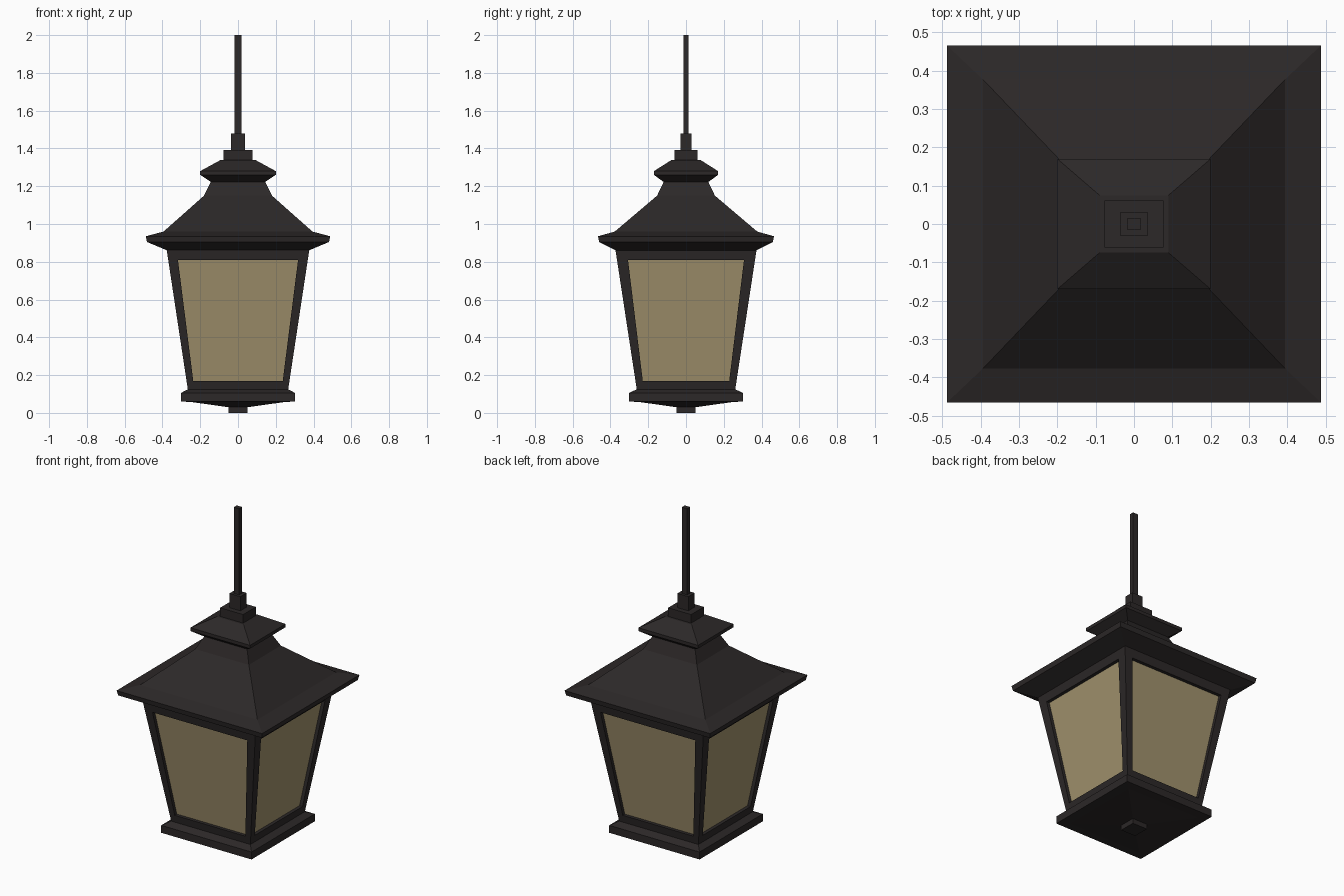
import bpy, bmesh

if "Cube" in bpy.data.objects:
    bpy.data.objects.remove(bpy.data.objects["Cube"])


def material(name, rgb):
    m = bpy.data.materials.new(name)
    m.diffuse_color = (*rgb, 1)
    m.use_nodes = True
    m.node_tree.nodes["Principled BSDF"].inputs["Base Color"].default_value = m.diffuse_color
    return m


IRON = material("dark_iron", (0.025, 0.021, 0.021))
GLASS = material("amber_glass", (0.36, 0.29, 0.155))


def loft(name, rings, mat=IRON):
    """Closed stack of rectangles; each ring is (x0, x1, y0, y1, z)."""
    bm = bmesh.new()
    loops = [[bm.verts.new(p) for p in ((a, c, z), (b, c, z), (b, d, z), (a, d, z))]
             for a, b, c, d, z in rings]
    for lo, hi in zip(loops, loops[1:]):
        for i in range(4):
            j = (i + 1) % 4
            bm.faces.new((lo[i], lo[j], hi[j], hi[i]))
    bm.faces.new(loops[0][::-1])
    bm.faces.new(loops[-1])
    bmesh.ops.recalc_face_normals(bm, faces=bm.faces)
    me = bpy.data.meshes.new(name)
    bm.to_mesh(me)
    bm.free()
    me.materials.append(mat)
    ob = bpy.data.objects.new(name, me)
    bpy.context.collection.objects.link(ob)
    return ob


def tiers(name, rings, mat=IRON):
    """Centred stack; each ring is (half_x, half_y, z)."""
    return loft(name, [(-x, x, -y, y, z) for x, y, z in rings], mat)


# Tapered body: outer frame half sizes and pane opening half sizes at height z
def outer(z):
    t = (z - 0.12) / 0.74
    return 0.265 + 0.112 * t, 0.26 + 0.113 * t


def opening(z):
    t = (z - 0.17) / 0.64
    return 0.237 + 0.081 * t, 0.229 + 0.078 * t


# Base with shallow underside and bottom knob
tiers("bottom_knob", [(0.05, 0.05, 0), (0.05, 0.05, 0.04)])
tiers("base", [(0.05, 0.05, 0.03), (0.25, 0.25, 0.058), (0.303, 0.303, 0.06),
               (0.303, 0.303, 0.105), (0.265, 0.26, 0.125)])

# Frame rails and corner posts
for name, z0, z1 in (("lower_rail", 0.12, 0.17), ("upper_rail", 0.81, 0.87)):
    tiers(name, [(*outer(z), z) for z in (z0, z1)])
for sx, side in ((-1, "left"), (1, "right")):
    for sy, end in ((-1, "front"), (1, "back")):
        rings = []
        for z in (0.17, 0.81):
            (ox, oy), (ix, iy) = outer(z), opening(z)
            rings.append((sx * ix, sx * ox, sy * iy, sy * oy, z))
        loft(f"{end}_{side}_post", rings)

# Glass set back behind the frame
tiers("glass_panes", [(outer(z)[0] - 0.02, outer(z)[1] - 0.02, z) for z in (0.165, 0.815)], GLASS)

# Flared roof with overhanging eave
tiers("roof", [(0.375, 0.37, 0.86), (0.482, 0.46, 0.905), (0.488, 0.466, 0.935),
               (0.394, 0.377, 0.96), (0.18, 0.153, 1.15), (0.14, 0.115, 1.23)])

# Small cap, stepped collars and hanging rod
tiers("cap", [(0.14, 0.115, 1.22), (0.2, 0.17, 1.26), (0.2, 0.17, 1.28), (0.09, 0.075, 1.34)])
tiers("lower_collar", [(0.077, 0.061, 1.335), (0.077, 0.061, 1.392)])
tiers("upper_collar", [(0.037, 0.03, 1.39), (0.037, 0.03, 1.478)])
tiers("hanging_rod", [(0.018, 0.014, 1.47), (0.018, 0.014, 2.0)])
